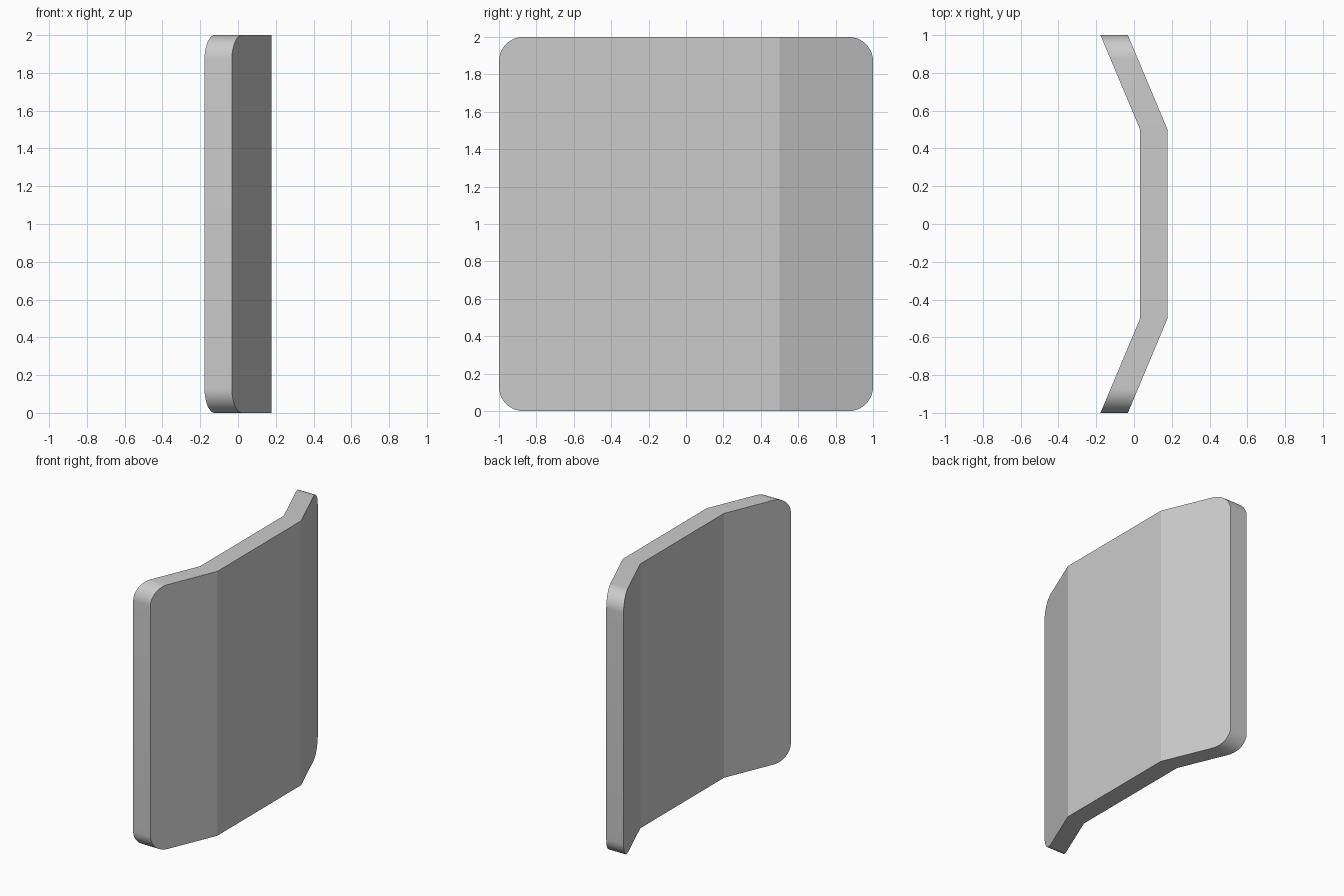
import bpy, bmesh
from math import cos, sin, pi, radians

if "Cube" in bpy.data.objects:
    bpy.data.objects.remove(bpy.data.objects["Cube"])

RADIUS, STEPS = 0.13, 16
THICK, FOLD_Y, SLOPE = 0.145, 0.5, 0.42
BACK_X = 0.0325

bm = bmesh.new()

# Rounded square outline in the YZ plane
outline = []
for i, (sy, sz) in enumerate([(1, 1), (-1, 1), (-1, -1), (1, -1)]):
    for k in range(STEPS + 1):
        a = (i + k / STEPS) * pi / 2
        outline.append(bm.verts.new((0,
                                     sy * (1 - RADIUS) + RADIUS * cos(a),
                                     1 + sz * (1 - RADIUS) + RADIUS * sin(a))))
bm.faces.new(outline)

# Cut the two fold lines, then swing the side wings back
for y in (-FOLD_Y, FOLD_Y):
    bmesh.ops.bisect_plane(bm, geom=bm.verts[:] + bm.edges[:] + bm.faces[:],
                           plane_co=(0, y, 0), plane_no=(0, 1, 0))
for v in bm.verts:
    v.co.x = BACK_X - SLOPE * max(0, abs(v.co.y) - FOLD_Y)

# Give the folded sheet its thickness along X
ext = bmesh.ops.extrude_face_region(bm, geom=bm.faces[:], use_keep_orig=True)
new_verts = [g for g in ext["geom"] if isinstance(g, bmesh.types.BMVert)]
bmesh.ops.translate(bm, verts=new_verts, vec=(THICK, 0, 0))
bmesh.ops.recalc_face_normals(bm, faces=bm.faces[:])

mesh = bpy.data.meshes.new("folded_panel")
bm.to_mesh(mesh)
bm.free()
panel = bpy.data.objects.new("folded_panel", mesh)
bpy.context.collection.objects.link(panel)

# Smooth rounded corners, crisp folds and rims
bpy.context.view_layer.objects.active = panel
panel.select_set(True)
bpy.ops.object.shade_smooth_by_angle(angle=radians(12))
